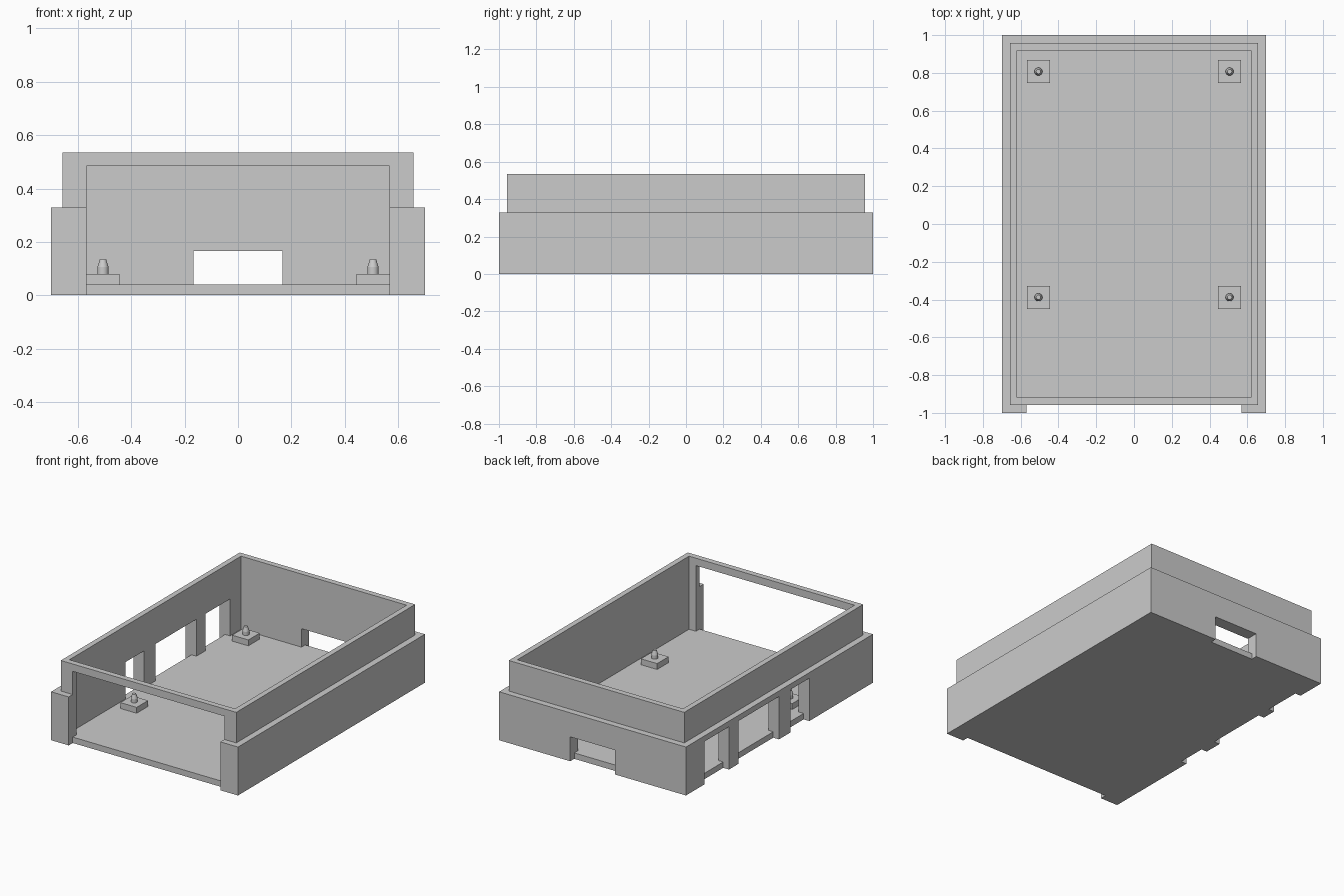
import bpy
import bmesh
from mathutils import Matrix, Vector

if "Cube" in bpy.data.objects:
    bpy.data.objects.remove(bpy.data.objects["Cube"], do_unlink=True)

grey = bpy.data.materials.new("plain grey")
grey.use_nodes = True
grey.diffuse_color = (0.6, 0.6, 0.6, 1)
grey.node_tree.nodes["Principled BSDF"].inputs["Base Color"].default_value = (0.6, 0.6, 0.6, 1)


def add_object(name, bm):
    mesh = bpy.data.meshes.new(name)
    bm.to_mesh(mesh)
    bm.free()
    mesh.materials.append(grey)
    obj = bpy.data.objects.new(name, mesh)
    bpy.context.collection.objects.link(obj)
    return obj


def box(name, x, y, z):
    """Box from (min, max) ranges."""
    bm = bmesh.new()
    size = Vector((x[1] - x[0], y[1] - y[0], z[1] - z[0]))
    centre = Vector((sum(x), sum(y), sum(z))) / 2
    bmesh.ops.create_cube(bm, size=1, matrix=Matrix.Translation(centre) @ Matrix.Diagonal(size).to_4x4())
    return add_object(name, bm)


def combine(target, tool, operation):
    """Apply a boolean and remove the tool."""
    tool.hide_render = True
    mod = target.modifiers.new("cut", "BOOLEAN")
    mod.operation = operation
    mod.solver = "EXACT"
    mod.object = tool
    bpy.context.view_layer.objects.active = target
    bpy.ops.object.modifier_apply(modifier=mod.name)
    bpy.data.objects.remove(tool, do_unlink=True)


def cut(x, y, z):
    combine(case, box("cutter", x, y, z), "DIFFERENCE")


FLOOR, BAND, TOP = 0.04, 0.328, 0.535
WALL_X, WALL_Y = 0.657, 0.957      # outside of the thin wall
IN_X, IN_Y = 0.62, 0.918           # inside of the thin wall

# Case: tall thin-walled tray with a thicker band around its lower part
case = box("case", (-WALL_X, WALL_X), (-WALL_Y, WALL_Y), (0, TOP))
combine(case, box("band", (-0.7, 0.7), (-1, 1), (0, BAND)), "UNION")
cut((-IN_X, IN_X), (-IN_Y, IN_Y), (FLOOR, 1))

# Wide front opening, leaving a top rail and the floor edge
cut((-0.568, 0.568), (-1.1, -WALL_Y), (-0.1, 0.45))
cut((-0.568, 0.568), (-1.05, -0.8), (FLOOR, 0.485))

# Small back port
cut((-0.167, 0.167), (WALL_Y, 1.1), (-0.1, 0.165))
cut((-0.167, 0.167), (0.8, 1.05), (FLOOR, 0.165))

# Three ports in the right wall, open at the bottom through the band
for y in ((0.54, 0.80), (0.005, 0.44), (-0.32, -0.12)):
    cut((-0.8, -WALL_X), y, (-0.1, 0.29))
    cut((-0.75, -0.5), y, (FLOOR, 0.29))

# Mounting pads with tapered pins
PIN = ((0.021, 0.08), (0.021, 0.105), (0.012, 0.134))
for side, sx in (("left", 1), ("right", -1)):
    for end, py in (("back", 0.807), ("front", -0.388)):
        px = sx * 0.506
        box(f"{end}_{side}_pad", (px - 0.061, px + 0.061), (py - 0.061, py + 0.061), (FLOOR, 0.08))
        bm = bmesh.new()
        for (r1, z1), (r2, z2) in zip(PIN, PIN[1:]):
            bmesh.ops.create_cone(bm, cap_ends=(z2 == PIN[-1][1]), segments=24, radius1=r1, radius2=r2,
                                  depth=z2 - z1, matrix=Matrix.Translation((px, py, (z1 + z2) / 2)))
        bmesh.ops.remove_doubles(bm, verts=bm.verts, dist=0.0005)
        pin = add_object(f"{end}_{side}_pin", bm)
        bpy.ops.object.select_all(action="DESELECT")
        pin.select_set(True)
        bpy.context.view_layer.objects.active = pin
        bpy.ops.object.shade_smooth_by_angle()
